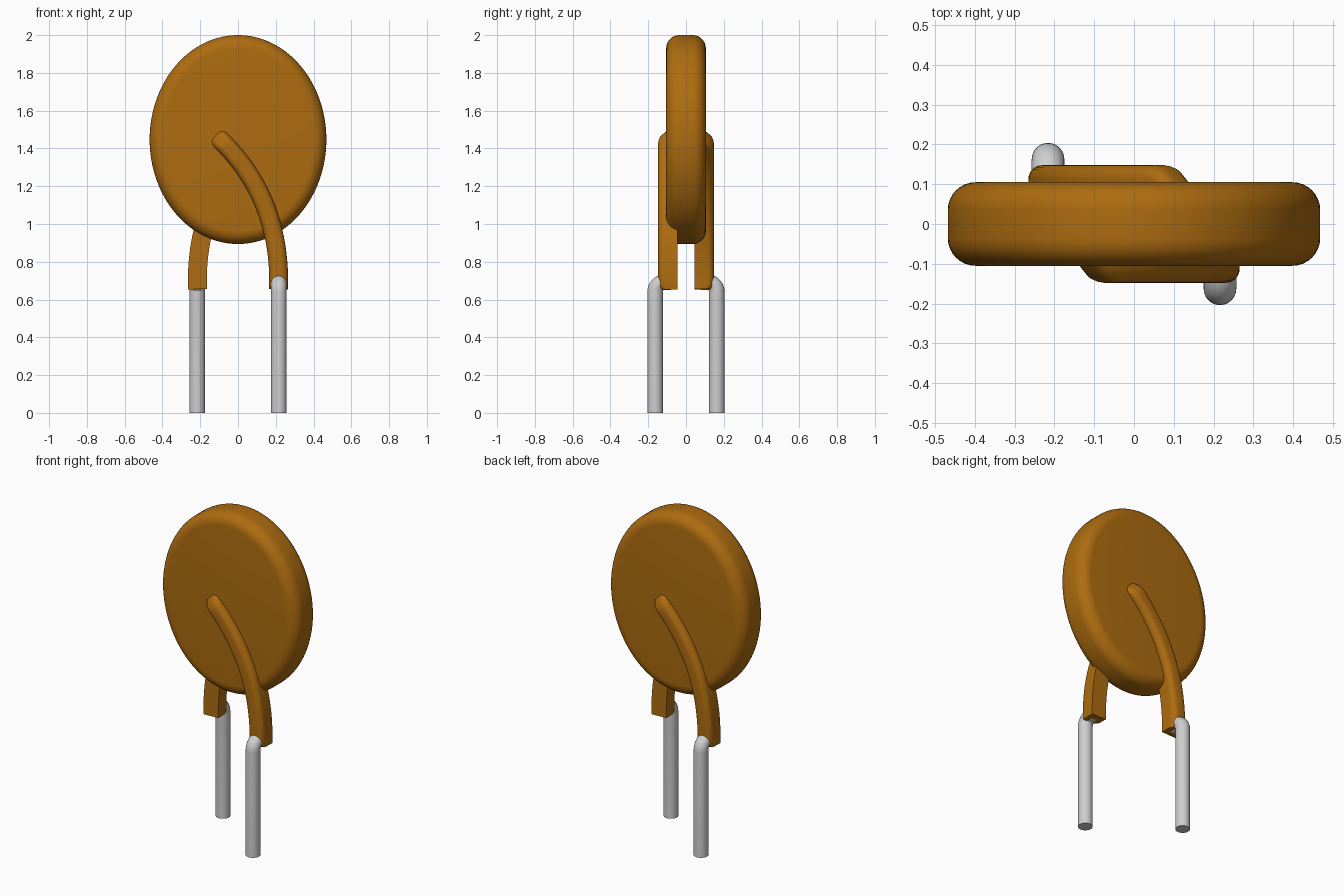
import bpy, bmesh, math
from mathutils import Vector

cube = bpy.data.objects.get("Cube")
if cube:
    bpy.data.objects.remove(cube, do_unlink=True)


def material(name, rgb, metallic=0.0):
    m = bpy.data.materials.new(name)
    m.use_nodes = True
    m.diffuse_color = (*rgb, 1)
    node = m.node_tree.nodes["Principled BSDF"]
    node.inputs["Base Color"].default_value = (*rgb, 1)
    node.inputs["Metallic"].default_value = metallic
    return m


coating = material("amber coating", (0.42, 0.15, 0.005))
metal = material("tinned metal", (0.62, 0.62, 0.62))


def loft(name, rings, mat, angle=35):
    """Skin a list of closed rings and cap both ends."""
    bm = bmesh.new()
    loops = [[bm.verts.new(p) for p in ring] for ring in rings]
    n = len(loops[0])
    for a, b in zip(loops, loops[1:]):
        for i in range(n):
            j = (i + 1) % n
            bm.faces.new((a[i], a[j], b[j], b[i]))
    bm.faces.new(loops[0])
    bm.faces.new(loops[-1])
    bmesh.ops.recalc_face_normals(bm, faces=bm.faces)
    mesh = bpy.data.meshes.new(name)
    bm.to_mesh(mesh)
    bm.free()
    mesh.materials.append(mat)
    obj = bpy.data.objects.new(name, mesh)
    bpy.context.collection.objects.link(obj)
    bpy.ops.object.select_all(action="DESELECT")
    obj.select_set(True)
    bpy.context.view_layer.objects.active = obj
    bpy.ops.object.shade_smooth_by_angle(angle=math.radians(angle))
    return obj


# Oval disc with a rounded rim
RX, RZ, HALF, ROUND, CZ = 0.468, 0.553, 0.105, 0.07, 1.447
profile = []
for side in (-1, 1):
    for k in range(9):
        a = math.pi / 2 * (k / 8 if side < 0 else 1 - k / 8)
        profile.append((ROUND * (1 - math.sin(a)),
                        side * (HALF - ROUND + ROUND * math.cos(a))))
disc = [[((RX - inset) * math.cos(t), y, CZ + (RZ - inset) * math.sin(t))
         for t in (math.tau * i / 96 for i in range(96))]
        for inset, y in profile]
loft("disc_body", disc, coating)

# Curved coated lead: rounded outer face, tapered tip, swept down a Bezier
P = [Vector(p) for p in ((-0.125, 1.475), (0.09, 1.28), (0.225, 1.02), (0.215, 0.655))]
WIDTH, OUTER, INNER, CORNER = 0.05, -0.148, -0.045, 0.035


def lead_ring(t, outer, shrink=0.0):
    s = 1 - t
    c = P[0] * s**3 + P[1] * 3 * s * s * t + P[2] * 3 * s * t * t + P[3] * t**3
    d = (P[1] - P[0]) * s * s + (P[2] - P[1]) * 2 * s * t + (P[3] - P[2]) * t * t
    d.normalize()
    side = Vector((-d.y, d.x))
    section = [(-WIDTH, INNER)]
    for k in range(7):
        a = math.pi / 2 * k / 6
        section.append((-WIDTH + CORNER * (1 - math.cos(a)), outer + CORNER * (1 - math.sin(a))))
    section += [(-u, y) for u, y in reversed(section)]
    return [(c.x + side.x * u, y + (shrink if y < INNER - CORNER else 0), c.y + side.y * u)
            for u, y in section]


tip = [lead_ring(t, y) for t, y in ((0, -0.095), (0.03, -0.12), (0.055, -0.139), (0.08, -0.146))]
sweep = [lead_ring(0.1 + 0.88 * i / 28, OUTER) for i in range(29)]
end = [lead_ring(0.992, OUTER, 0.006), lead_ring(1, OUTER, 0.018)]

# Bare wire: straight leg that bends back into the coating
WR, WX, WY, BEND = 0.041, 0.216, -0.163, 0.05
path = [(WY, 0.0, 0.0)]
for k in range(9):
    a = math.pi / 2 * k / 8
    path.append((WY + BEND * (1 - math.cos(a)), 0.642 + BEND * math.sin(a), a))
path.append((-0.08, 0.692, math.pi / 2))
wire = []
for y, z, a in path:
    ring = []
    for i in range(24):
        t = math.tau * i / 24
        u = WR * math.sin(t)
        ring.append((WX + WR * math.cos(t), y + u * math.cos(a), z - u * math.sin(a)))
    wire.append(ring)

# The rear pair is the front pair turned half way round the vertical axis
for label, turn in (("front", 1), ("back", -1)):
    for part, rings, mat in (("coated_lead", tip + sweep + end, coating),
                             ("wire_leg", wire, metal)):
        loft(label + "_" + part, [[(turn * x, turn * y, z) for x, y, z in r] for r in rings], mat)
